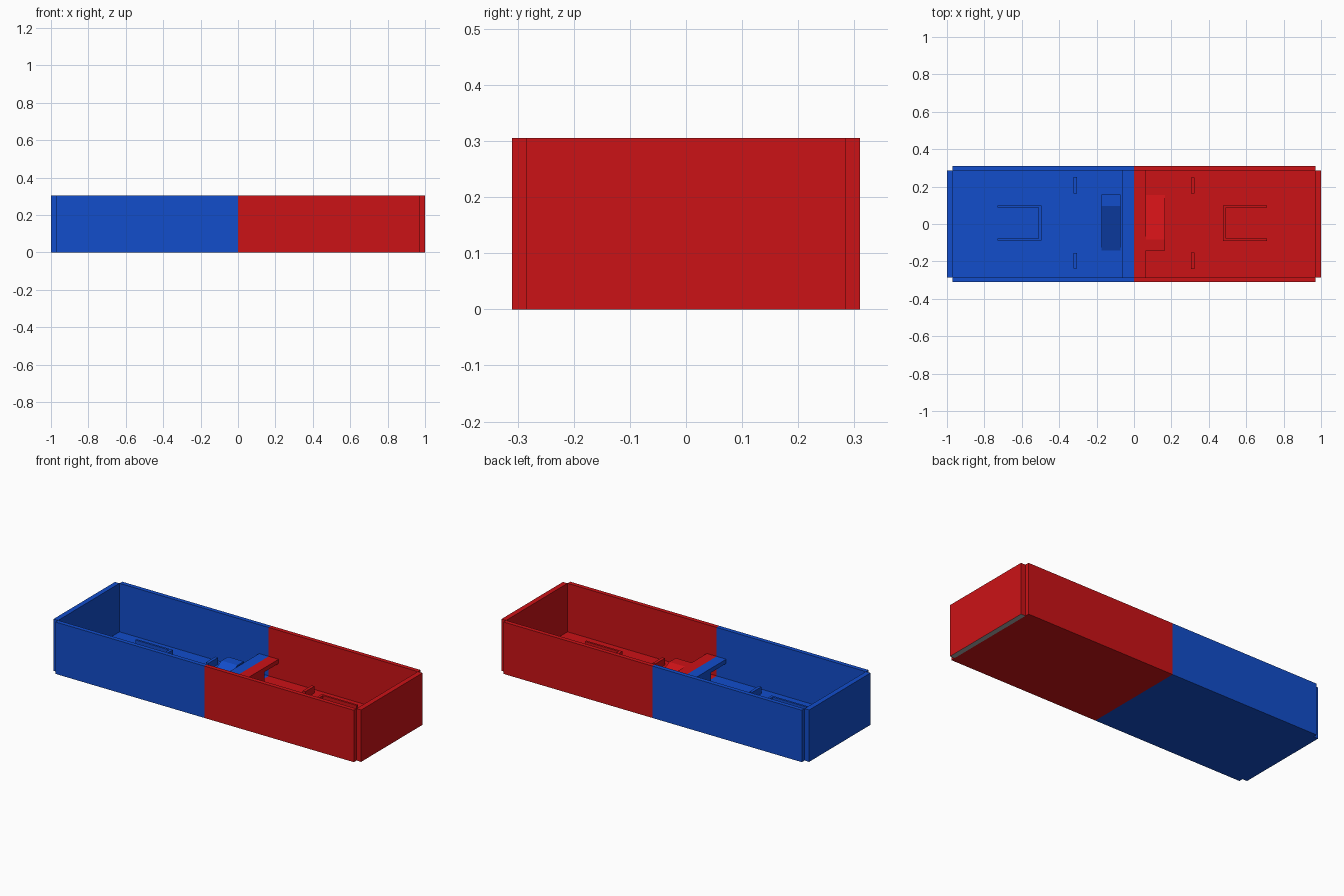
import bpy

if "Cube" in bpy.data.objects:
    bpy.data.objects.remove(bpy.data.objects["Cube"])

def material(name, rgb):
    m = bpy.data.materials.new(name)
    m.diffuse_color = (*rgb, 1)
    m.use_nodes = True
    m.node_tree.nodes["Principled BSDF"].inputs["Base Color"].default_value = m.diffuse_color
    return m

RED = material("red", (0.6, 0.006, 0.008))
BLUE = material("blue", (0.006, 0.075, 0.6))
GREY = material("grey", (0.4, 0.4, 0.4))
H, FLOOR, DECK = 0.305, 0.02, 0.135

def prism(name, side, profile, x0, x1, centre=(0, 0)):
    """Extrude a (y, z) profile along x; the blue copy is turned half a circle about centre."""
    n = len(profile)
    def place(x, y, z):
        return (x, y, z) if side == "red" else (2 * centre[0] - x, 2 * centre[1] - y, z)
    verts = [place(x0, y, z) for y, z in profile] + [place(x1, y, z) for y, z in profile]
    faces = [tuple(range(n))[::-1], tuple(range(n, 2 * n))]
    faces += [(i, (i + 1) % n, n + (i + 1) % n, n + i) for i in range(n)]
    mesh = bpy.data.meshes.new(name)
    mesh.from_pydata(verts, [], faces)
    mesh.materials.append(RED if side == "red" else BLUE)
    ob = bpy.data.objects.new(side + "_" + name, mesh)
    bpy.context.collection.objects.link(ob)
    return ob

def box(name, side, x, y, z, centre=(0, 0)):
    profile = [(y[0], z[0]), (y[1], z[0]), (y[1], z[1]), (y[0], z[1])]
    return prism(name, side, profile, *x, centre)

MID = (-0.004, 0.007)   # centre of the bridge layout
PEN = (-0.009, 0.005)   # centre of the pen layout

for side in ("red", "blue"):
    # tray shell with notched corners
    box("floor", side, (0, 0.97), (-0.285, 0.285), (0, FLOOR))
    for s, label in ((-1, "front"), (1, "back")):
        ys = sorted((s * 0.285, s * 0.31))
        box("side_wall_" + label, side, (0, 0.97), ys, (0, H))
    end = box("end_wall", side, (0.97, 1.0), (-0.285, 0.285), (0, H))
    if side == "red":   # bare underside strip
        end.data.materials.append(GREY)
        min(end.data.polygons, key=lambda p: p.center.z).material_index = 1

    # bridge deck across the tray and its solid core
    edge = 0.064 if side == "red" else 0.062
    box("bridge_deck", side, (0, edge), (-0.285, 0.285), (DECK - 0.025, DECK))
    box("bridge_core", side, (0, edge), (-0.142, 0.156), (FLOOR, DECK - 0.025), (0, 0.007))

    # landing and ramp beside the bridge
    box("landing", side, (0.064, 0.167), (-0.143, -0.083), (FLOOR, DECK), MID)
    prism("ramp", side, [(-0.083, FLOOR), (0.156, FLOOR), (-0.083, DECK)], 0.064, 0.167, MID)

    # two low posts
    for y0, y1, label in ((-0.24, -0.152, "front"), (0.164, 0.249, "back")):
        box("post_" + label, side, (0.305, 0.323), (y0, y1), (FLOOR, 0.06), (0, 0.005))

    # three-sided pen, open to the tray end
    top = 0.112
    box("pen_cross", side, (0.476, 0.492), (-0.09, 0.099), (FLOOR, top), PEN)
    box("pen_front", side, (0.492, 0.711), (-0.09, -0.078), (FLOOR, top), PEN)
    box("pen_back", side, (0.492, 0.711), (0.087, 0.099), (FLOOR, top), PEN)
